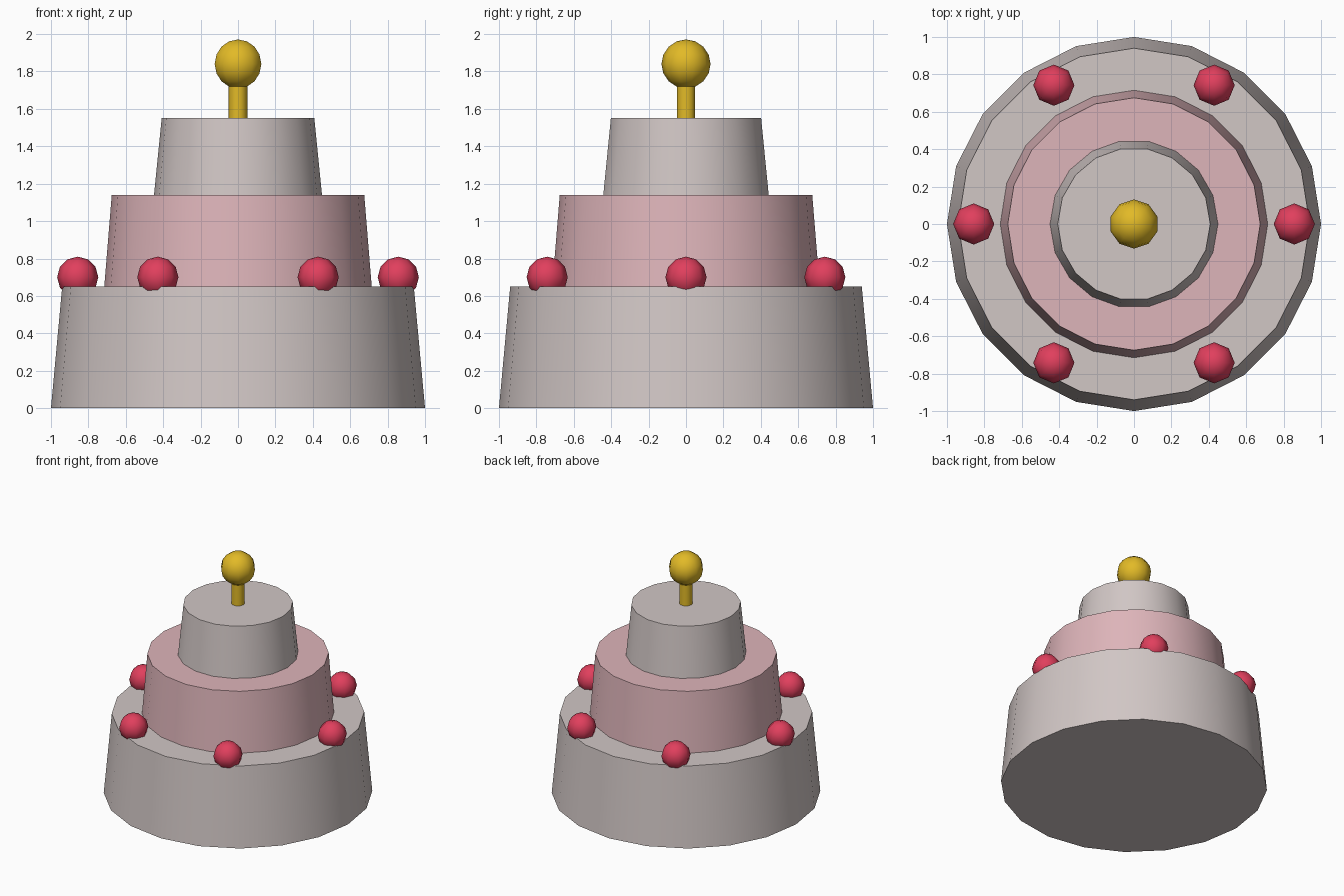
import bpy
import math

cube = bpy.data.objects.get("Cube")
if cube:
    bpy.data.objects.remove(cube, do_unlink=True)


def material(name, rgb):
    m = bpy.data.materials.new(name)
    m.use_nodes = True
    color = (*rgb, 1)
    m.diffuse_color = color
    m.node_tree.nodes["Principled BSDF"].inputs["Base Color"].default_value = color
    return m


cream = material("cream_icing", (0.64, 0.57, 0.56))
pink = material("pink_icing", (0.73, 0.46, 0.49))
red = material("berry_red", (0.75, 0.05, 0.11))
gold = material("gold", (0.76, 0.49, 0.02))


def finish(name, mat, angle):
    obj = bpy.context.object
    obj.name = name
    obj.data.materials.append(mat)
    bpy.ops.object.shade_smooth_by_angle(angle=math.radians(angle))


def tier(name, mat, sides, r_bottom, r_top, z_bottom, z_top):
    # Turned so that a corner points along +x
    bpy.ops.mesh.primitive_cone_add(
        vertices=sides, radius1=r_bottom, radius2=r_top, depth=z_top - z_bottom,
        location=(0, 0, (z_bottom + z_top) / 2), rotation=(0, 0, math.pi / 2))
    finish(name, mat, 40)


def ball(name, mat, segments, rings, radius, location):
    bpy.ops.mesh.primitive_uv_sphere_add(
        segments=segments, ring_count=rings, radius=radius, location=location)
    finish(name, mat, 60)


# Cake tiers
tier("bottom_tier", cream, 20, 1.0, 0.94, 0, 0.65)
tier("middle_tier", pink, 20, 0.715, 0.675, 0.65, 1.14)
tier("top_tier", cream, 18, 0.449, 0.408, 1.14, 1.55)

# Topper
tier("topper_stem", gold, 10, 0.05, 0.05, 1.55, 1.74)
ball("topper_ball", gold, 10, 8, 0.131, (0, 0, 1.84))

# Ring of berries
for i in range(6):
    a = i * math.pi / 3
    ball(f"berry_{i + 1}", red, 8, 6, 0.11,
         (0.857 * math.cos(a), 0.857 * math.sin(a), 0.7))
